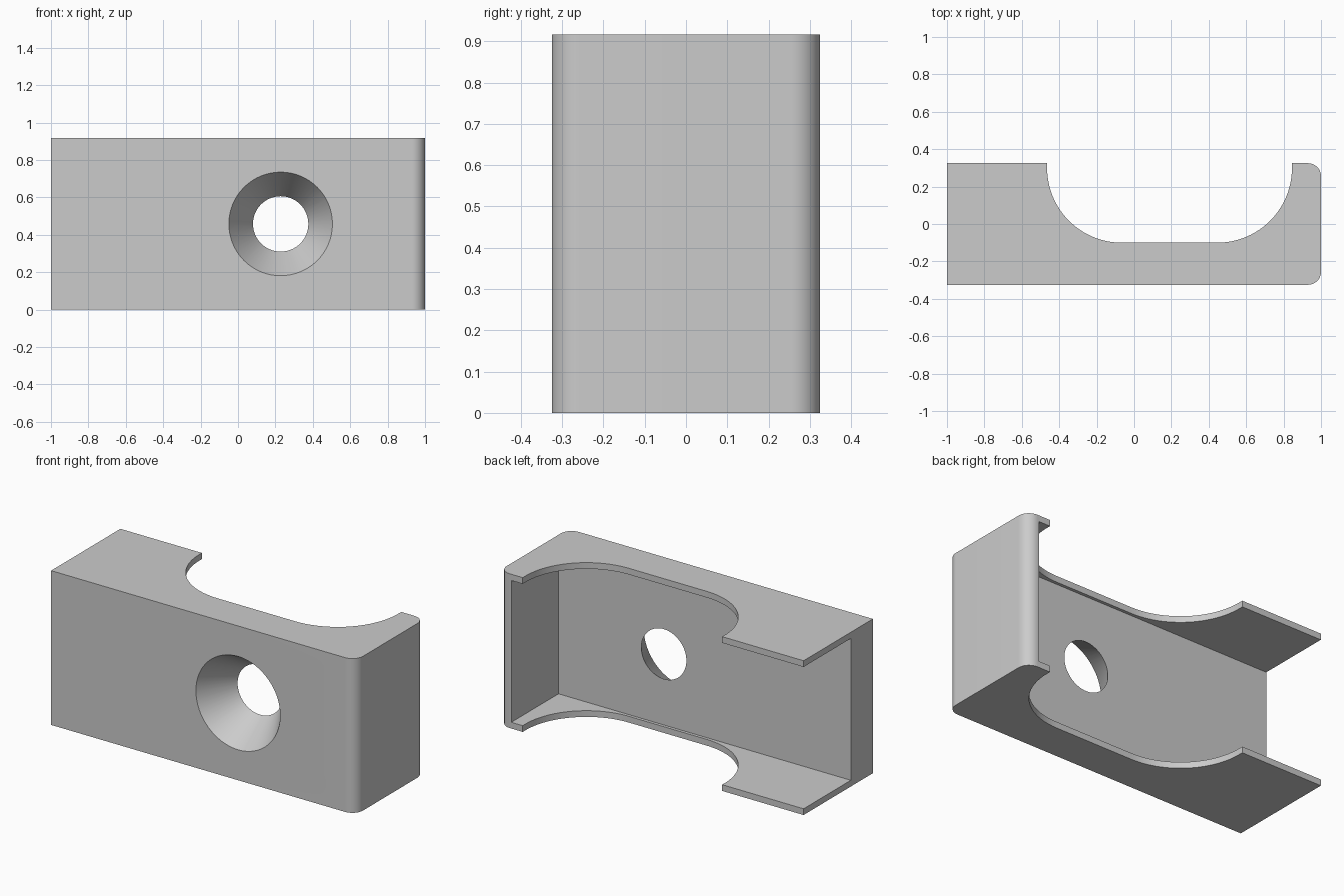
import bpy
import bmesh
from math import sin, cos, radians
from mathutils import Matrix

if "Cube" in bpy.data.objects:
    bpy.data.objects.remove(bpy.data.objects["Cube"], do_unlink=True)

HEIGHT, DEPTH = 0.916, 0.325       # full height, half depth
SHEET = 0.037                      # flange thickness
INNER_Y, INNER_X = -0.118, 0.92    # inside faces of front plate and end wall
ROUND = 0.07                       # outer corner radius


def arc(cx, cy, r, start, end, steps=16):
    angles = [radians(start + (end - start) * i / steps) for i in range(steps + 1)]
    return [(cx + r * cos(a), cy + r * sin(a)) for a in angles]


def add_object(name, bm):
    bmesh.ops.recalc_face_normals(bm, faces=bm.faces)
    mesh = bpy.data.meshes.new(name)
    bm.to_mesh(mesh)
    bm.free()
    obj = bpy.data.objects.new(name, mesh)
    bpy.context.collection.objects.link(obj)
    return obj


def prism(name, outline, z0, z1):
    bm = bmesh.new()
    face = bm.faces.new([bm.verts.new((x, y, z0)) for x, y in outline])
    top = bmesh.ops.extrude_face_region(bm, geom=[face])["geom"]
    verts = [v for v in top if isinstance(v, bmesh.types.BMVert)]
    bmesh.ops.translate(bm, verts=verts, vec=(0, 0, z1 - z0))
    return add_object(name, bm)


# Outer block with two rounded corners at the closed end
c = 1 - ROUND
bracket = prism("bracket", [(-1, DEPTH), (-1, -DEPTH)]
                + arc(c, -DEPTH + ROUND, ROUND, -90, 0)
                + arc(c, DEPTH - ROUND, ROUND, 0, 90), 0, HEIGHT)

# Channel cavity, open at the back and at one end
cavity = prism("cavity_cutter", [(-1.2, INNER_Y), (INNER_X, INNER_Y),
                                 (INNER_X, 0.6), (-1.2, 0.6)],
               SHEET, HEIGHT - SHEET)

# Rounded notch through both flanges
r = 0.4
notch = prism("notch_cutter", [(-0.465, 0.6)]
              + arc(-0.465 + r, -0.1 + r, r, 180, 270, 24)
              + arc(0.845 - r, -0.1 + r, r, 270, 360, 24)
              + [(0.845, 0.6)], -0.2, HEIGHT + 0.2)

# Tapered screw hole, wide at the front; ends run slightly past the plate
wide, narrow, over = 0.277, 0.148, 0.02
thick = INNER_Y + DEPTH
flare = (wide - narrow) / thick * over
bm = bmesh.new()
bmesh.ops.create_cone(bm, cap_ends=True, segments=64, radius1=wide + flare,
                      radius2=narrow - flare, depth=thick + 2 * over,
                      matrix=Matrix.Translation((0.228, (INNER_Y - DEPTH) / 2, HEIGHT / 2))
                      @ Matrix.Rotation(radians(-90), 4, "X"))
hole = add_object("hole_cutter", bm)

# Cut the block, then discard the cutters
cutters = [cavity, notch, hole]
for cutter in cutters:
    cutter.hide_render = True
    mod = bracket.modifiers.new(cutter.name, "BOOLEAN")
    mod.operation = "DIFFERENCE"
    mod.solver = "EXACT"
    mod.object = cutter
bpy.context.view_layer.update()
evaluated = bracket.evaluated_get(bpy.context.evaluated_depsgraph_get())
result = bpy.data.meshes.new_from_object(evaluated)
bracket.modifiers.clear()
bracket.data = result
for cutter in cutters:
    bpy.data.objects.remove(cutter, do_unlink=True)

# Plain grey finish
grey = bpy.data.materials.new("grey")
grey.use_nodes = True
colour = (0.6, 0.6, 0.6, 1)
grey.diffuse_color = colour
grey.node_tree.nodes["Principled BSDF"].inputs["Base Color"].default_value = colour
bracket.data.materials.clear()
bracket.data.materials.append(grey)

bpy.ops.object.select_all(action="DESELECT")
bracket.select_set(True)
bpy.context.view_layer.objects.active = bracket
bpy.ops.object.shade_smooth_by_angle(angle=radians(30))
